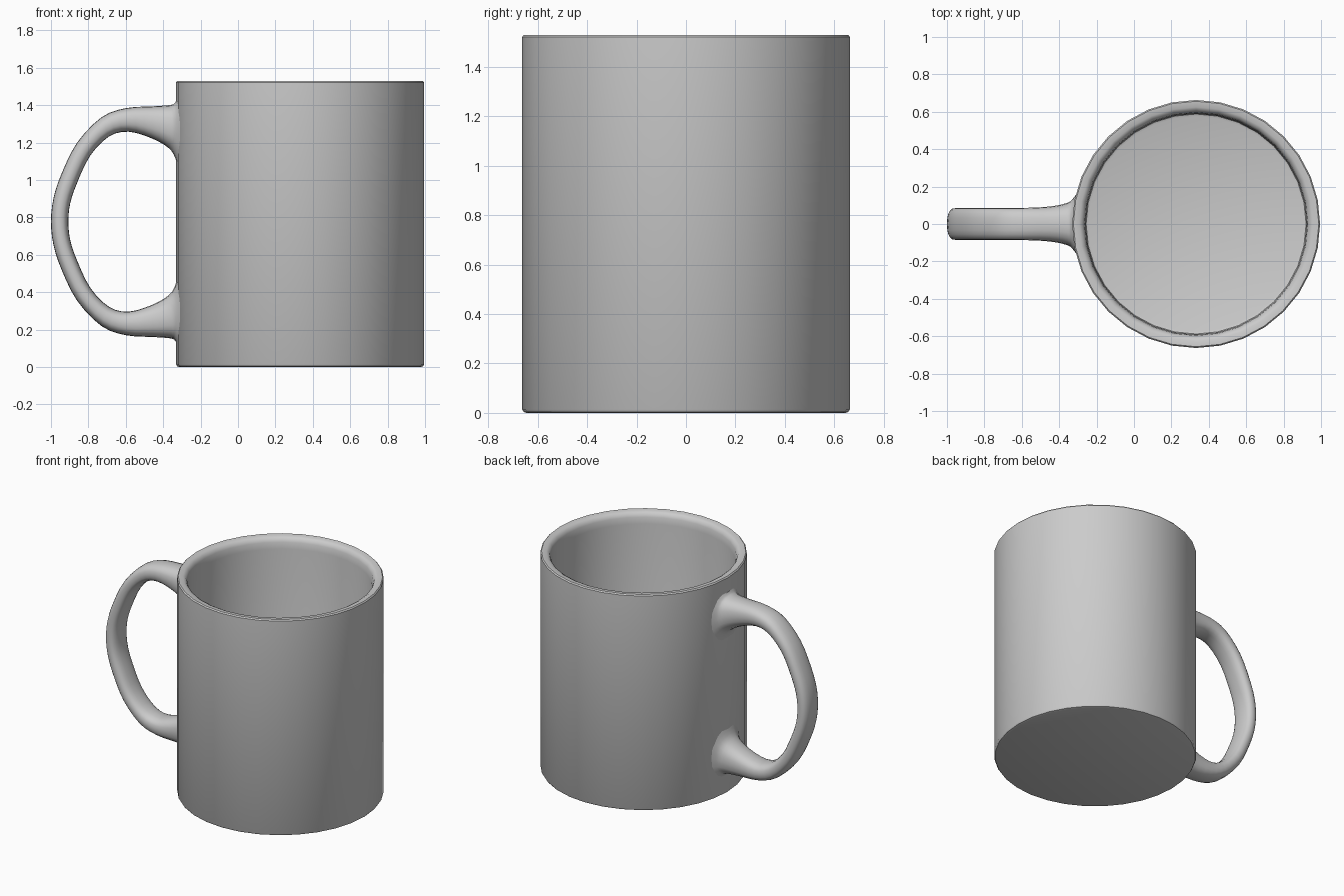
import bpy, bmesh, math
from mathutils import Vector

if "Cube" in bpy.data.objects:
    bpy.data.objects.remove(bpy.data.objects["Cube"])

CX, R, MID = 0.332, 0.663, 0.777


def finish(name, bm, angle):
    bmesh.ops.recalc_face_normals(bm, faces=bm.faces)
    me = bpy.data.meshes.new(name)
    bm.to_mesh(me)
    bm.free()
    ob = bpy.data.objects.new(name, me)
    bpy.context.collection.objects.link(ob)
    bpy.ops.object.select_all(action='DESELECT')
    ob.select_set(True)
    bpy.context.view_layer.objects.active = ob
    bpy.ops.object.shade_smooth_by_angle(angle=math.radians(angle))
    return ob


def skin(bm, rings):
    for a, b in zip(rings, rings[1:]):
        n = len(a)
        for i in range(n):
            bm.faces.new((a[i], a[(i + 1) % n], b[(i + 1) % n], b[i]))
    bm.faces.new(rings[0])
    bm.faces.new(rings[-1])


# Cup body: one closed lathe profile from underside over the rim to inner floor
profile = [(0.645, 0), (0.657, 0.004), (R, 0.014), (R, 1.522), (0.656, 1.53),
           (0.625, 1.528), (0.607, 1.518), (0.597, 1.495), (0.592, 1.45),
           (0.592, 0.10), (0.588, 0.085), (0.575, 0.08)]
SIDES = 32
bm = bmesh.new()
rings = []
for r, z in profile:
    angles = [2 * math.pi * i / SIDES for i in range(SIDES)]
    rings.append([bm.verts.new((CX + r * math.cos(t), r * math.sin(t), z)) for t in angles])
skin(bm, rings)
finish("cup_body", bm, 40)

# Handle: upper half sections (outer x, outer z, inner x, inner z, half width)
half = [(-0.312, 1.455, -0.312, 1.03, 0.20),
        (-0.335, 1.415, -0.335, 1.115, 0.145),
        (-0.36, 1.401, -0.37, 1.170, 0.113),
        (-0.45, 1.394, -0.46, 1.222, 0.093),
        (-0.60, 1.384, -0.585, 1.258, 0.086),
        (-0.73, 1.335, -0.69, 1.232, 0.085),
        (-0.86, 1.200, -0.79, 1.130, 0.085),
        (-0.945, 1.030, -0.86, 0.985, 0.085),
        (-0.987, 0.900, -0.897, 0.875, 0.085),
        (-1.0, MID, -0.907, MID, 0.085)]
lower = [(a, 2 * MID - b, c, 2 * MID - d, w) for a, b, c, d, w in reversed(half[:-1])]
keys = half + lower


def spline(p0, p1, p2, p3, t):
    return [0.5 * (2 * b + (c - a) * t + (2 * a - 5 * b + 4 * c - d) * t * t
                   + (3 * b - a - 3 * c + d) * t ** 3)
            for a, b, c, d in zip(p0, p1, p2, p3)]


STEPS, SEG = 3, 20
sections = []
for i in range(len(keys) - 1):
    p = [keys[max(0, min(len(keys) - 1, i + k))] for k in (-1, 0, 1, 2)]
    sections += [spline(*p, s / STEPS) for s in range(STEPS)]
sections.append(keys[-1])

bm = bmesh.new()
rings = []
for ox, oz, ix, iz, w in sections:
    outer, inner = Vector((ox, 0, oz)), Vector((ix, 0, iz))
    mid, arm = (outer + inner) / 2, (outer - inner) / 2
    # the ends bend around the cylindrical wall
    wrap = max(0, min(1, (mid.x + 0.46) / 0.12))
    ring = []
    for k in range(SEG):
        t = 2 * math.pi * k / SEG
        c, s = math.cos(t), math.sin(t)
        u = math.copysign(abs(c) ** 0.8, c)
        y = w * math.copysign(abs(s) ** 0.8, s)
        co = mid + arm * u + Vector((wrap * (R - math.sqrt(R * R - y * y)), y, 0))
        ring.append(bm.verts.new(co))
    rings.append(ring)
skin(bm, rings)
finish("handle", bm, 60)
